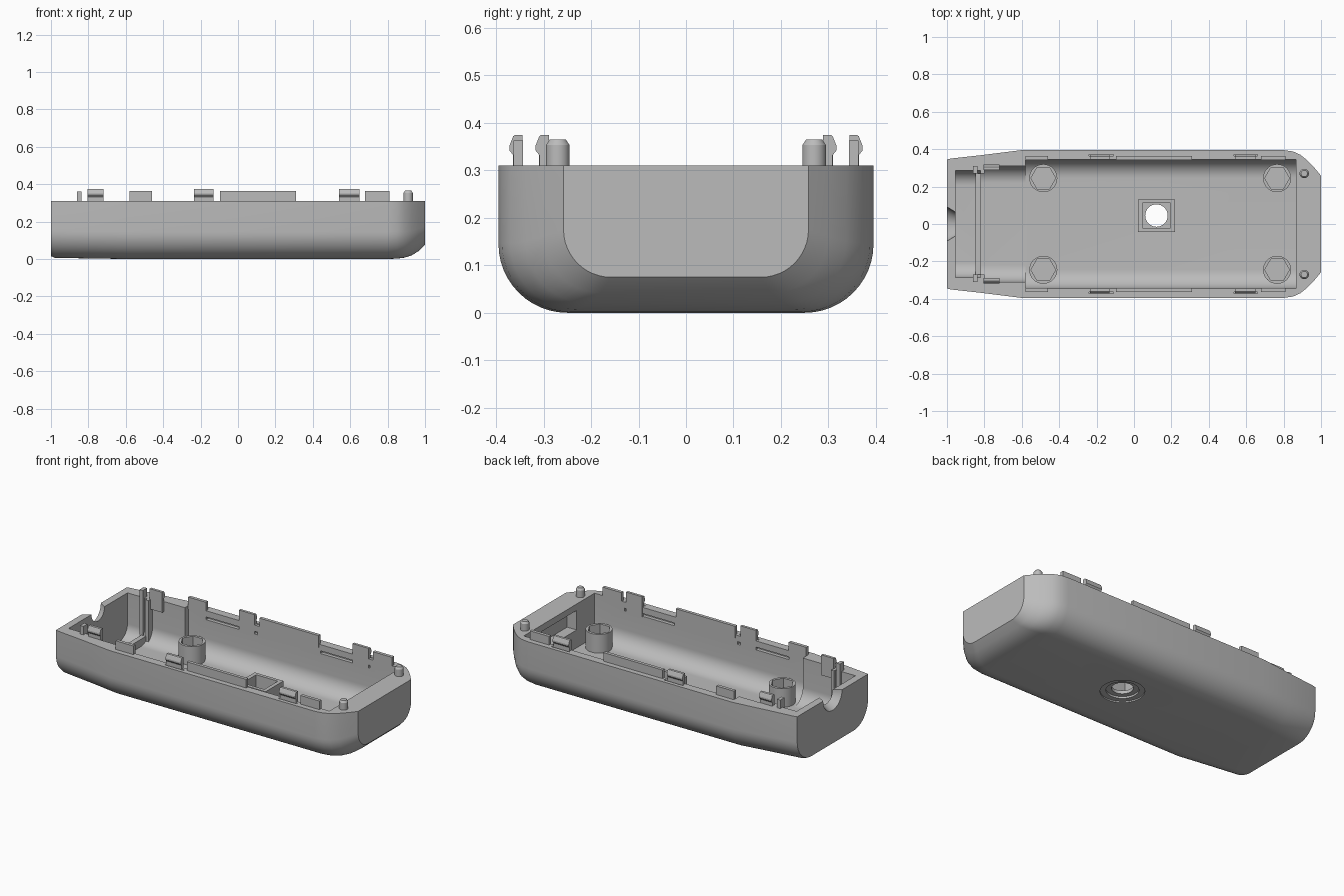
import bpy, bmesh, math
from mathutils import Matrix

cube = bpy.data.objects.get("Cube")
if cube:
    bpy.data.objects.remove(cube, do_unlink=True)

grey = bpy.data.materials.new("light grey plastic")
grey.use_nodes = True
colour = (0.5, 0.5, 0.5, 1)
grey.diffuse_color = colour
next(n for n in grey.node_tree.nodes if n.type == 'BSDF_PRINCIPLED').inputs["Base Color"].default_value = colour

RIM = 0.31
FLOOR = 0.04


def finish(name, bm):
    bmesh.ops.recalc_face_normals(bm, faces=bm.faces)
    mesh = bpy.data.meshes.new(name)
    bm.to_mesh(mesh)
    bm.free()
    mesh.materials.append(grey)
    ob = bpy.data.objects.new(name, mesh)
    bpy.context.collection.objects.link(ob)
    return ob


def box(name, x0, x1, y0, y1, z0, z1):
    bm = bmesh.new()
    bmesh.ops.create_cube(bm, size=1)
    bm.transform(Matrix.Translation(((x0 + x1) / 2, (y0 + y1) / 2, (z0 + z1) / 2))
                 @ Matrix.Diagonal((x1 - x0, abs(y1 - y0), z1 - z0, 1)))
    return finish(name, bm)


def cylinder(name, x, y, z0, z1, r0, r1=None, sides=32, turn=0, lying=False):
    bm = bmesh.new()
    bmesh.ops.create_cone(bm, cap_ends=True, segments=sides, radius1=r0,
                          radius2=r0 if r1 is None else r1, depth=z1 - z0)
    bm.transform(Matrix.Rotation(turn, 4, 'Z'))
    if lying:  # axis along x, z0 and z1 are then x limits and x is the height
        bm.transform(Matrix.Translation(((z0 + z1) / 2, y, x)) @ Matrix.Rotation(math.pi / 2, 4, 'Y'))
    else:
        bm.transform(Matrix.Translation((x, y, (z0 + z1) / 2)))
    return finish(name, bm)


def prism(name, profile, x0, x1):
    """Extrude a y-z profile along x."""
    bm = bmesh.new()
    face = bm.faces.new([bm.verts.new((x0, y, z)) for y, z in profile])
    new = bmesh.ops.extrude_face_region(bm, geom=[face])["geom"]
    bmesh.ops.translate(bm, vec=(x1 - x0, 0, 0), verts=[v for v in new if isinstance(v, bmesh.types.BMVert)])
    return finish(name, bm)


def hull(name, stations, top, steps=12):
    """Loft U-shaped sections; each station is x, half width, bottom, corner radius."""
    bm = bmesh.new()
    rings = []
    for x, w, z, r in stations:
        half = [(w, top)]
        for i in range(steps + 1):
            a = math.pi / 2 * i / steps
            half.append((w - r + r * math.cos(a), z + r - r * math.sin(a)))
        pts = half + [(-y, h) for y, h in reversed(half)]
        rings.append([bm.verts.new((x, y, h)) for y, h in pts])
    for a, b in zip(rings, rings[1:]):
        for i in range(len(a)):
            j = (i + 1) % len(a)
            bm.faces.new((a[i], a[j], b[j], b[i]))
    bm.faces.new(rings[0])
    bm.faces.new(rings[-1])
    return finish(name, bm)


def cut(ob, cutter):
    cutter.hide_render = True
    mod = ob.modifiers.new("cut", 'BOOLEAN')
    mod.operation = 'DIFFERENCE'
    mod.solver = 'EXACT'
    mod.object = cutter
    bpy.context.view_layer.objects.active = ob
    bpy.ops.object.modifier_apply(modifier=mod.name)
    bpy.data.objects.remove(cutter, do_unlink=True)


def smooth(ob):
    bpy.ops.object.select_all(action='DESELECT')
    ob.select_set(True)
    bpy.context.view_layer.objects.active = ob
    bpy.ops.object.shade_smooth_by_angle(angle=math.radians(30))


# Outer tray
shell = hull("lower_shell", [
    (-1, 0.345, 0.015, 0.14), (-0.98, 0.35, 0.006, 0.145), (-0.8, 0.37, 0.003, 0.145),
    (-0.6, 0.395, 0, 0.145), (0.8, 0.395, 0, 0.145), (0.85, 0.388, 0.002, 0.145),
    (0.89, 0.37, 0.007, 0.14), (0.93, 0.337, 0.02, 0.13), (0.965, 0.3, 0.042, 0.12),
    (1, 0.258, 0.075, 0.1)], RIM)

# Inner cavities, from the wide bay to the narrow cable bay
cut(shell, hull("main_bay", [(-0.58, 0.345, FLOOR, 0.1), (0.865, 0.345, FLOOR, 0.1)], 0.5))
cut(shell, hull("step_bay", [(-0.82, 0.31, FLOOR, 0.09), (-0.57, 0.31, FLOOR, 0.09)], 0.5))
cut(shell, hull("cable_bay", [(-0.955, 0.287, FLOOR, 0.08), (-0.81, 0.287, FLOOR, 0.08)], 0.5))
cut(shell, box("end_pocket", 0.84, 0.93, -0.17, 0.17, 0.15, 0.27))

# Flared cable notch in the end wall
cut(shell, cylinder("cable_notch", RIM, 0, -1.01, -0.94, 0.098, 0.055, lying=True))

# Stepped screw hole through the floor
HX, HY = 0.12, 0.045
cut(shell, cylinder("outer_recess", HX, HY, -0.05, 0.008, 0.122, sides=48))
cut(shell, cylinder("inner_recess", HX, HY, -0.05, 0.02, 0.09, sides=48))
cut(shell, cylinder("screw_hole", HX, HY, -0.05, 0.2, 0.06))

# Flex slots in the side walls beside the clips
for s in (1, -1):
    for x0, x1 in ((-0.46, -0.11), (0.32, 0.66)):
        cut(shell, box("flex_slot", x0, x1, s * 0.33, s * 0.367, 0.255, 0.272))
    for x0, x1 in ((-0.24, -0.11), (0.535, 0.66)):
        cut(shell, box("clip_relief", x0, x1, s * 0.364, s * 0.372, 0.255, 0.4))
smooth(shell)

# Square boss around the screw hole
boss = box("square_boss", HX - 0.098, HX + 0.098, HY - 0.087, HY + 0.087, FLOOR - 0.005, 0.14)
cut(boss, box("boss_opening", HX - 0.074, HX + 0.074, HY - 0.066, HY + 0.066, 0, 0.2))

# Round posts with hexagonal sockets
for x in (-0.485, 0.765):
    for y in (-0.245, 0.245):
        post = cylinder("socket_post", x, y, FLOOR - 0.01, 0.155, 0.075)
        cut(post, cylinder("hex_socket", x, y, 0.06, 0.2, 0.066, sides=6, turn=math.pi / 6))
        smooth(post)


def clip(x0, x1, y, s):
    """Snap arm with an outward catch."""
    profile = [(0, 0.25), (0.02, 0.25), (0.02, 0.332), (0.028, 0.342),
               (0.028, 0.352), (0.02, 0.372), (0.016, 0.375), (0, 0.375)]
    prism("snap_clip", [(s * (y + d), z) for d, z in profile], x0, x1)


for s in (1, -1):
    # Snap clips
    clip(-0.235, -0.13, 0.344, s)
    clip(0.54, 0.65, 0.344, s)
    clip(-0.805, -0.72, 0.289, s)
    # Raised locating lips on the inner rim
    for x0, x1 in ((-0.58, -0.46), (-0.095, 0.31), (0.68, 0.81)):
        box("locating_lip", x0, x1, s * 0.343, s * 0.363, 0.29, 0.363)
    # Vertical rails holding the end panel
    box("panel_rail", -0.86, -0.838, s * 0.27, s * 0.31, FLOOR, 0.362)
    box("panel_rail_inner", -0.82, -0.8, s * 0.27, s * 0.312, FLOOR, RIM)
    # Locating pins
    pin = cylinder("locating_pin", 0.91, s * 0.27, RIM - 0.01, 0.353, 0.025)
    smooth(pin)
    smooth(cylinder("locating_pin_tip", 0.91, s * 0.27, 0.353, 0.365, 0.025, 0.017))

# Low rib across the floor
box("floor_rib", -0.848, -0.818, -0.27, 0.27, FLOOR - 0.005, 0.085)
